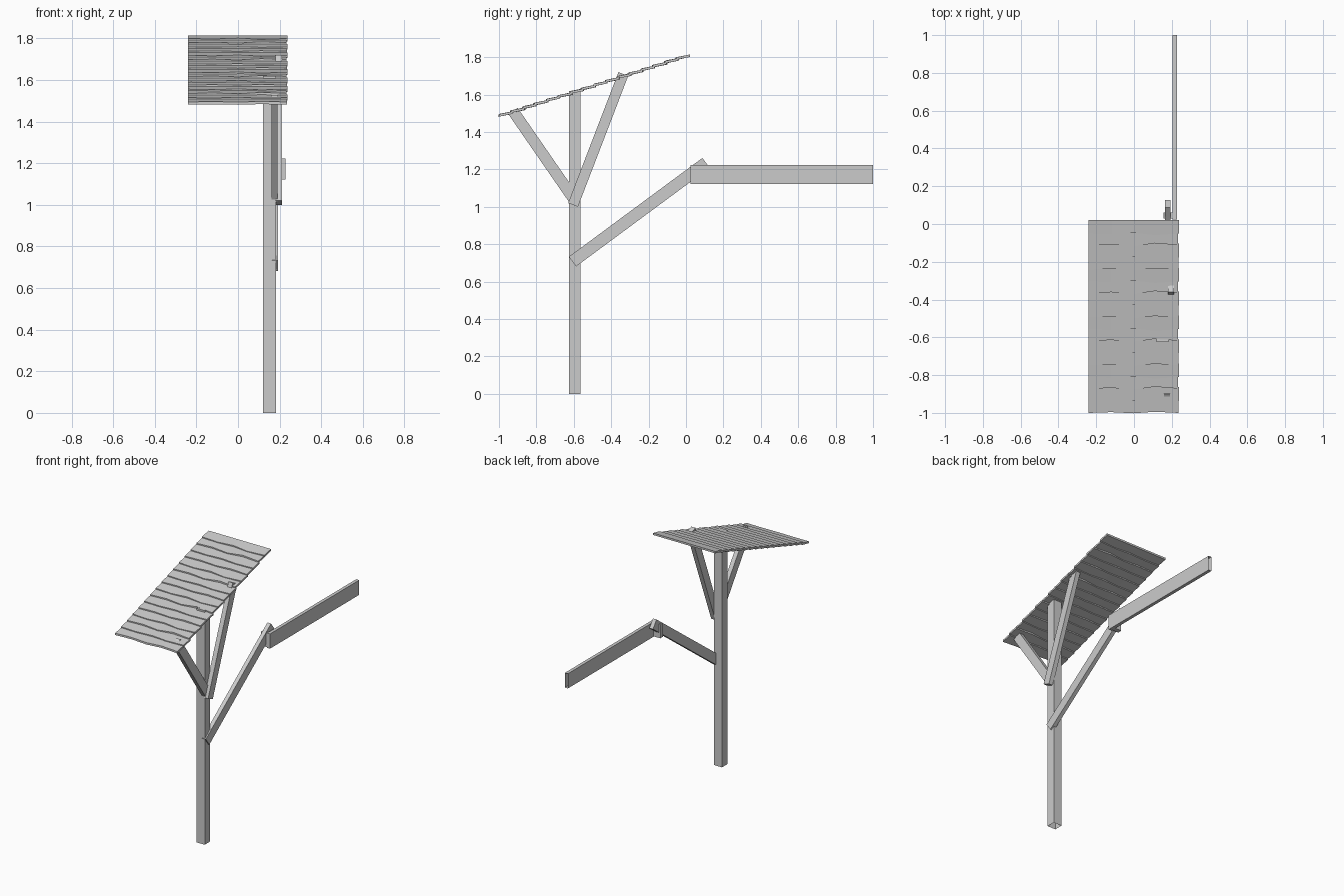
import bpy, bmesh
from mathutils import Vector

if "Cube" in bpy.data.objects:
    bpy.data.objects.remove(bpy.data.objects["Cube"])


def make(name, verts, faces):
    me = bpy.data.meshes.new(name)
    me.from_pydata(verts, [], faces)
    bm = bmesh.new()
    bm.from_mesh(me)
    bmesh.ops.recalc_face_normals(bm, faces=bm.faces)
    bm.to_mesh(me)
    bm.free()
    ob = bpy.data.objects.new(name, me)
    bpy.context.collection.objects.link(ob)
    return ob


# Square timber between two (y, z) points, spanning x0..x1
def timber(name, a, b, width, x0, x1, ends=(True, True)):
    a, b = Vector(a), Vector(b)
    d = (b - a).normalized()
    n = Vector((-d.y, d.x)) * width / 2
    verts = []
    for p in (a, b):
        for x, s in ((x0, -1), (x1, -1), (x1, 1), (x0, 1)):
            q = p + n * s
            verts.append((x, q.x, q.y))
    faces = [(i, (i + 1) % 4, (i + 1) % 4 + 4, i + 4) for i in range(4)]
    if ends[0]:
        faces.append((0, 1, 2, 3))
    if ends[1]:
        faces.append((4, 5, 6, 7))
    return make(name, verts, faces)


# Post, open underneath
timber("post", (-0.595, 0), (-0.595, 1.62), 0.06, 0.12, 0.183, (False, True))

# Braces holding the roof and the arm
timber("front_roof_brace", (-0.592, 1.03), (-0.925, 1.512), 0.06, 0.16, 0.19)
timber("rear_roof_brace", (-0.604, 1.01), (-0.335, 1.71), 0.056, 0.18, 0.212)
timber("arm_brace", (-0.607, 0.707), (0.107, 1.235), 0.065, 0.164, 0.192)

# Horizontal arm and the small block joining it to its brace
timber("arm", (0.025, 1.172), (1.0, 1.172), 0.102, 0.205, 0.228, (True, False))
timber("joining_block", (0.03, 1.17), (0.06, 1.17), 0.095, 0.155, 0.206)

# Overlapping roof boards with uneven edges, four repeating shapes
xs = (-0.24, -0.12, 0.0, 0.11, 0.235)
waves = ((0, 0.004, -0.002, 0.006, 0),
         (0, -0.003, 0.003, -0.004, 0),
         (0, 0.006, -0.004, 0.012, 0.002),
         (0, -0.005, 0.004, -0.008, 0))
PITCH, RISE, LENGTH, THICK = 0.0633, 0.0203, 0.074, 0.013
for i in range(16):
    y, z = -1 + PITCH * i, 1.482 + RISE * i
    front, back = waves[i % 4], waves[(i + 1) % 4]
    side = (0, 0.004, -0.002, 0.003)[i % 4]
    verts = []
    for k, x in enumerate(xs):
        x += side if k == 4 else 0
        yf = y + front[k]
        yb = y + LENGTH + (back[k] if i < 15 else 0) * 0.6 - 0.002
        lift = front[k] * 0.4
        verts += [(x, yf, z + lift), (x, yb, z + 0.015),
                  (x, yb, z + 0.015 + THICK), (x, yf, z + THICK + lift)]
    faces = [(0, 1, 2, 3), (16, 17, 18, 19)]
    for k in range(4):
        for j in range(4):
            m = (j + 1) % 4
            faces.append((4 * k + j, 4 * k + m, 4 * k + 4 + m, 4 * k + 4 + j))
    make(f"roof_board_{i + 1}", verts, faces)
